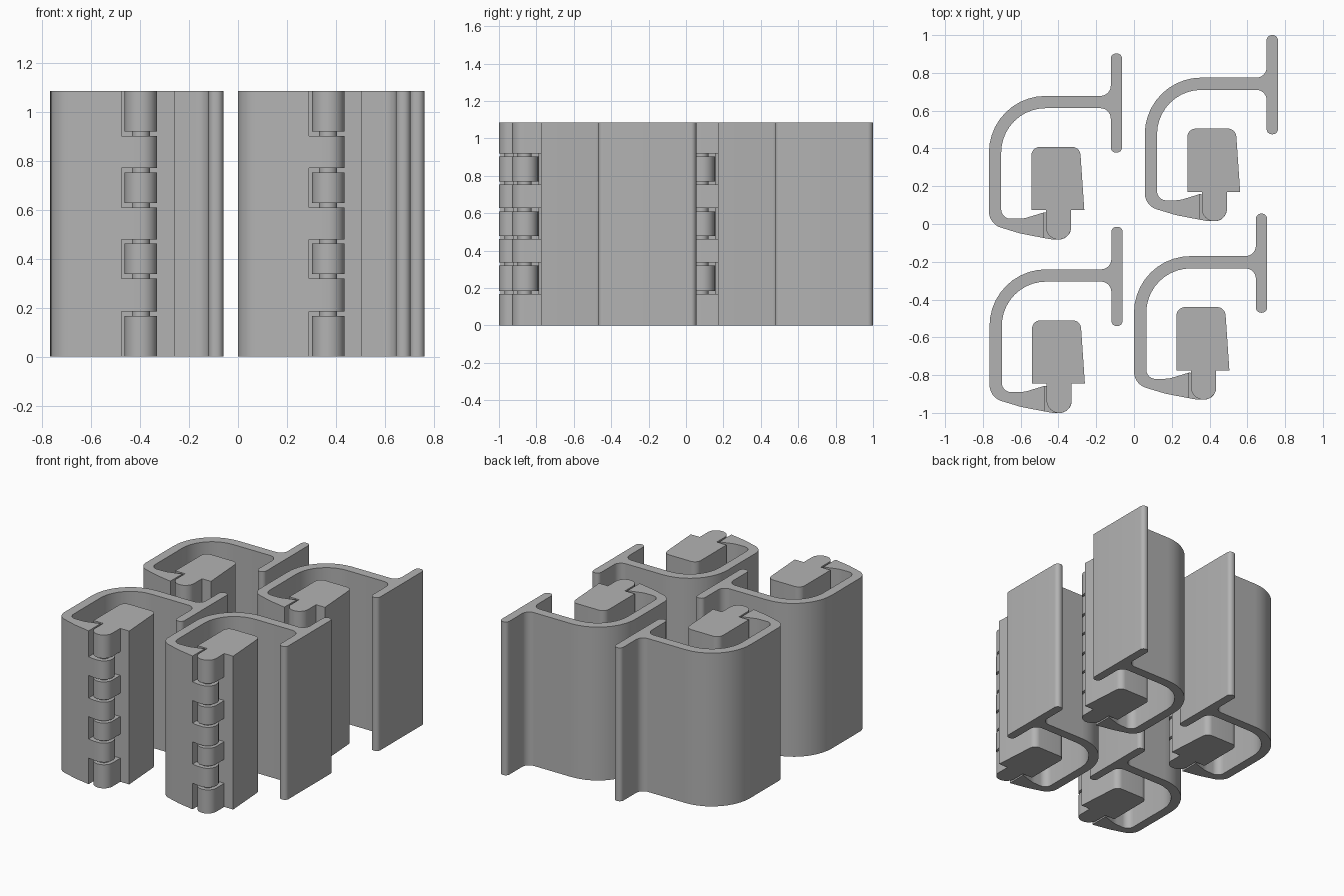
import bpy, bmesh, math
from mathutils import Vector

if "Cube" in bpy.data.objects:
    bpy.data.objects.remove(bpy.data.objects["Cube"])

H = 1.085
OFFSETS = [(0, 0), (0.765, 0.07), (-0.003, 0.918), (0.822, 1.015)]
grey = bpy.data.materials.new("plain_grey")
grey.diffuse_color = (0.45, 0.45, 0.45, 1)
grey.use_nodes = True
grey.node_tree.nodes["Principled BSDF"].inputs["Base Color"].default_value = grey.diffuse_color


def rounded(points, steps=10):
    """Turn (x, y, radius) corners into a filleted outline."""
    out = []
    n = len(points)
    for i, (x, y, r) in enumerate(points):
        p = Vector((x, y))
        if r == 0:
            out.append(p)
            continue
        a = (Vector(points[i - 1][:2]) - p).normalized()
        b = (Vector(points[(i + 1) % n][:2]) - p).normalized()
        half = a.angle(b) / 2
        centre = p + (a + b).normalized() * (r / math.sin(half))
        s = p + a * (r / math.tan(half)) - centre
        e = p + b * (r / math.tan(half)) - centre
        sweep = s.angle(e)
        for k in range(steps + 1):
            t = k / steps
            out.append(centre + (s * math.sin((1 - t) * sweep)
                                 + e * math.sin(t * sweep)) / math.sin(sweep))
    return out


def extrude(name, parts):
    """Make one mesh from (outline, z0, z1) prisms."""
    bm = bmesh.new()
    for outline, z0, z1 in parts:
        face = bm.faces.new([bm.verts.new((p.x, p.y, z0)) for p in outline])
        res = bmesh.ops.extrude_face_region(bm, geom=[face], use_keep_orig=True)
        top = [v for v in res["geom"] if isinstance(v, bmesh.types.BMVert)]
        bmesh.ops.translate(bm, vec=(0, 0, z1 - z0), verts=top)
    bmesh.ops.recalc_face_normals(bm, faces=bm.faces)
    mesh = bpy.data.meshes.new(name)
    bm.to_mesh(mesh)
    bm.free()
    mesh.materials.append(grey)
    for i, (dx, dy) in enumerate(OFFSETS):
        ob = bpy.data.objects.new(f"{name}_{i + 1}", mesh)
        ob.location = (dx, dy, 0)
        bpy.context.collection.objects.link(ob)
    bpy.ops.object.select_all(action='DESELECT')
    ob.select_set(True)
    bpy.context.view_layer.objects.active = ob
    bpy.ops.object.shade_smooth_by_angle(angle=math.radians(30))


# Hooked frame with its T-shaped end bar
frame = rounded([
    (-0.475, -0.857, 0), (-0.58, -0.889, 0.15), (-0.70, -0.891, 0.05),
    (-0.70, -0.305, 0.235), (-0.12, -0.305, 0.055),
    (-0.12, -0.54, 0.028), (-0.06, -0.54, 0.028),
    (-0.06, -0.015, 0.028), (-0.12, -0.015, 0.028),
    (-0.12, -0.24, 0.055), (-0.765, -0.24, 0.30),
    (-0.765, -0.918, 0.09), (-0.60, -0.968, 0.3), (-0.475, -0.992, 0)])

# Hinge knuckles on the frame
knuckle = rounded([
    (-0.475, -0.857, 0), (-0.33, -0.866, 0.064), (-0.33, -1.0, 0.064),
    (-0.43, -1.0, 0), (-0.475, -0.992, 0)])
extrude("hook_frame", [(frame, 0, H)] + [
    (knuckle, a, b) for a, b in ((0.185, 0.32), (0.478, 0.61), (0.77, 0.902))])

# Swinging block with hinge knobs and pin
block = rounded([
    (-0.54, -0.845, 0), (-0.26, -0.845, 0),
    (-0.283, -0.51, 0.045), (-0.54, -0.51, 0.045)])
knob = rounded([
    (-0.463, -0.845, 0), (-0.33, -0.845, 0),
    (-0.33, -1.0, 0.066), (-0.463, -1.0, 0.066)])
pin = [Vector((-0.397 + 0.037 * math.cos(k * math.tau / 24),
               -0.933 + 0.037 * math.sin(k * math.tau / 24))) for k in range(24)]
extrude("swing_block", [(block, 0, H), (pin, 0.1, 1.0)] + [
    (knob, a, b) for a, b in ((0, 0.167), (0.337, 0.462), (0.627, 0.753), (0.92, H))])
